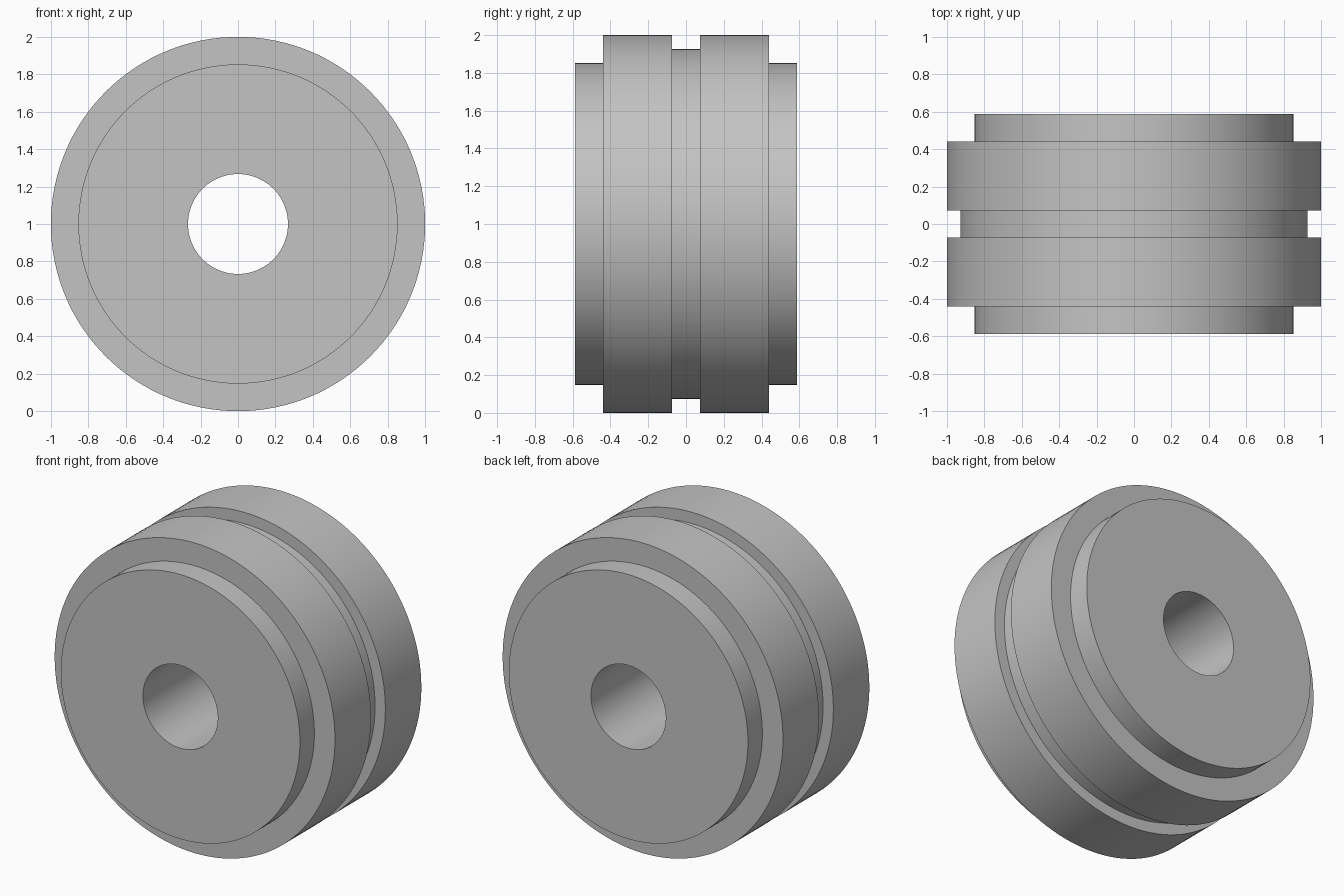
import bpy
import bmesh
from math import tau
from mathutils import Matrix, Vector

cube = bpy.data.objects.get("Cube")
if cube:
    bpy.data.objects.remove(cube, do_unlink=True)

SEGMENTS = 128

# Plain grey metal
grey = bpy.data.materials.new("plain grey")
grey.use_nodes = True
colour = (0.55, 0.55, 0.55, 1)
grey.diffuse_color = colour
grey.node_tree.nodes["Principled BSDF"].inputs["Base Color"].default_value = colour

# Half cross-section (radius, depth): bore, end hub, rim, central groove
half = [(0.267, 0.587), (0.853, 0.587), (0.853, 0.44), (1.0, 0.44),
        (1.0, 0.073), (0.927, 0.073)]
profile = half + [(r, -y) for r, y in reversed(half)]

# Revolve the closed section about the wheel's axle
bm = bmesh.new()
verts = [bm.verts.new((r, y, 0)) for r, y in profile]
edges = [bm.edges.new((v, verts[i - 1])) for i, v in enumerate(verts)]
bmesh.ops.spin(bm, geom=verts + edges, cent=(0, 0, 0), axis=(0, 1, 0),
               angle=tau, steps=SEGMENTS, use_merge=True)
bmesh.ops.remove_doubles(bm, verts=bm.verts, dist=0.0001)
bmesh.ops.recalc_face_normals(bm, faces=bm.faces)
bmesh.ops.transform(bm, matrix=Matrix.Translation(Vector((0, 0, 1))), verts=bm.verts)

mesh = bpy.data.meshes.new("grooved_roller")
bm.to_mesh(mesh)
bm.free()
mesh.materials.append(grey)
roller = bpy.data.objects.new("grooved_roller", mesh)
bpy.context.collection.objects.link(roller)

# Smooth round walls, crisp steps
bpy.ops.object.select_all(action="DESELECT")
roller.select_set(True)
bpy.context.view_layer.objects.active = roller
bpy.ops.object.shade_smooth_by_angle(angle=0.6)
